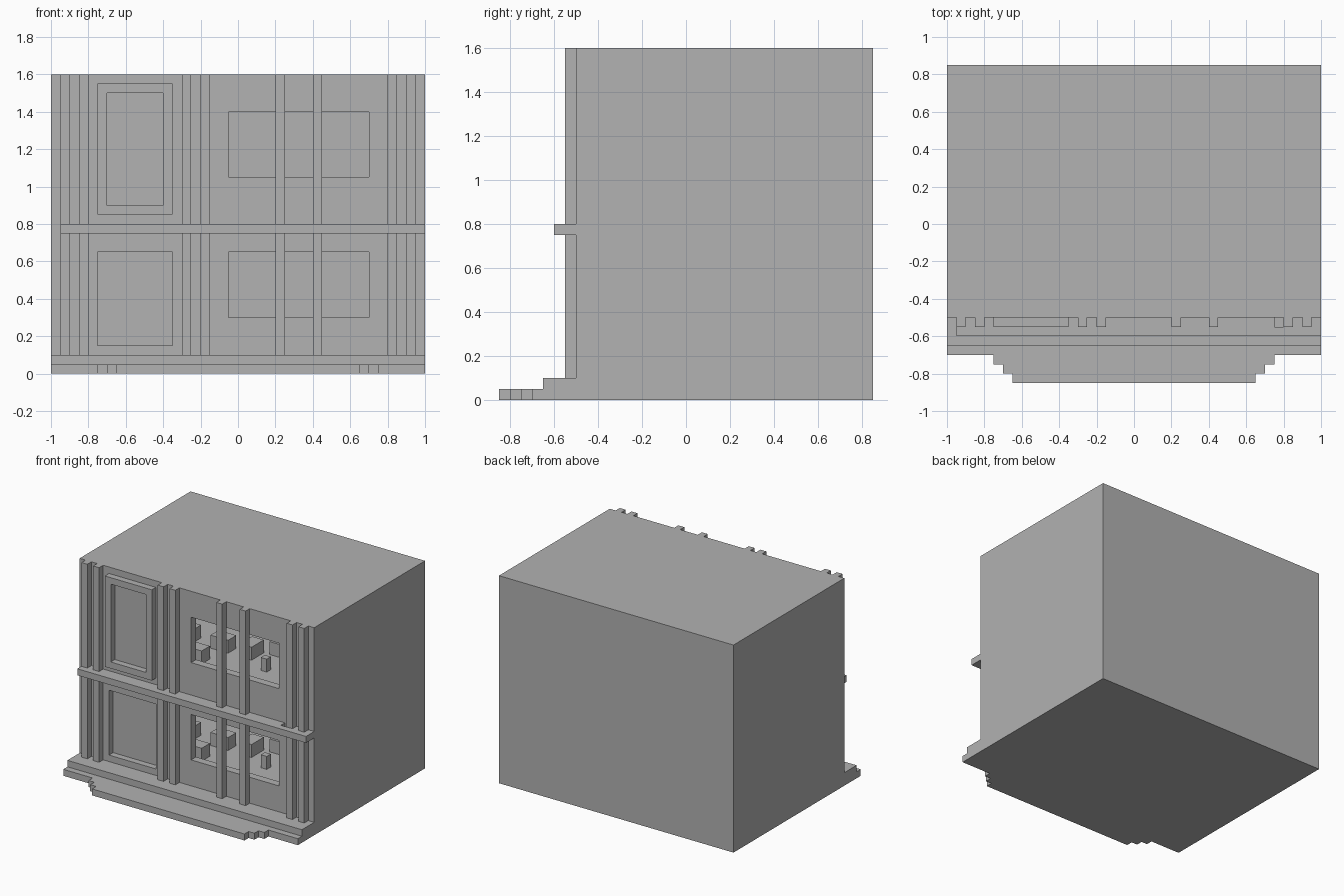
import bpy

cube = bpy.data.objects.get("Cube")
if cube:
    bpy.data.objects.remove(cube, do_unlink=True)

grey = bpy.data.materials.new("stone_grey")
grey.use_nodes = True
grey.diffuse_color = (0.445, 0.445, 0.445, 1)
grey.node_tree.nodes["Principled BSDF"].inputs["Base Color"].default_value = grey.diffuse_color


def box(name, x, y, z):
    """Box spanning the given (low, high) range on each axis."""
    verts = [(a, b, c) for a in x for b in y for c in z]
    faces = [(0, 1, 3, 2), (4, 6, 7, 5), (0, 4, 5, 1),
             (2, 3, 7, 6), (0, 2, 6, 4), (1, 5, 7, 3)]
    mesh = bpy.data.meshes.new(name)
    mesh.from_pydata(verts, [], faces)
    mesh.materials.append(grey)
    obj = bpy.data.objects.new(name, mesh)
    bpy.context.collection.objects.link(obj)
    return obj


def cut(target, x, y, z):
    """Subtract a box and bake the result."""
    cutter = box("cutter", x, y, z)
    cutter.hide_render = True
    mod = target.modifiers.new("cut", 'BOOLEAN')
    mod.operation = 'DIFFERENCE'
    mod.solver = 'EXACT'
    mod.object = cutter
    graph = bpy.context.evaluated_depsgraph_get()
    mesh = bpy.data.meshes.new_from_object(target.evaluated_get(graph))
    target.modifiers.clear()
    target.data = mesh
    bpy.data.objects.remove(cutter, do_unlink=True)


FRONT = -0.5
RELIEF = (-0.55, FRONT)
DOOR_X = (-0.75, -0.35)

# Main block with a recessed door
body = box("building_body", (-1, 1), (FRONT, 0.85), (0, 1.6))
cut(body, DOOR_X, (-0.6, -0.45), (0.15, 0.65))

# Two storeys: window opening, room behind it, low furniture under the sill
furniture = [(-0.3, -0.1, -0.3, -0.2), (-0.2, -0.05, -0.05, 0.05),
             (0.05, 0.15, -0.05, 0.1), (0.3, 0.35, -0.15, -0.1),
             (-0.45, -0.35, -0.1, 0.05), (0.2, 0.4, 0.1, 0.2)]
for storey, sill in (("lower", 0.3), ("upper", 1.05)):
    floor = sill - 0.1
    cut(body, (-0.7, 0.9), (-0.44, 0.3), (floor, sill + 0.4))
    cut(body, (-0.05, 0.7), (-0.6, -0.4), (sill, sill + 0.35))
    for i, (x0, x1, y0, y1) in enumerate(furniture):
        box(f"{storey}_furniture_{i + 1}", (x0, x1), (y0, y1), (floor, sill))

# Vertical pilasters
for i, x in enumerate((-0.95, -0.85, -0.3, -0.2, 0.2, 0.4, 0.8, 0.9)):
    box(f"pilaster_{i + 1}", (x, x + 0.05), RELIEF, (0.1, 1.6))

# Raised panel frame on the upper storey
for side, x in (("right", -0.75), ("left", -0.4)):
    box(f"panel_frame_{side}", (x, x + 0.05), RELIEF, (0.85, 1.55))
for side, z in (("bottom", 0.85), ("top", 1.5)):
    box(f"panel_frame_{side}", (-0.7, -0.4), RELIEF, (z, z + 0.05))

# Horizontal rail with its backing between the pilasters
RAIL_Z = (0.75, 0.8)
box("rail", (-0.95, 1), (-0.6, -0.55), RAIL_Z)
for i, x in enumerate(((-0.9, -0.85), (-0.8, -0.3), (-0.25, -0.2), (-0.15, 0.2),
                       (0.25, 0.4), (0.45, 0.75), (0.85, 0.9), (0.95, 1))):
    box(f"rail_backing_{i + 1}", x, RELIEF, RAIL_Z)

# Plinth and stepped doorstep
box("plinth", (-1, 1), (-0.65, FRONT), (0, 0.1))
box("plinth_step", (-1, 1), (-0.7, -0.65), (0, 0.05))
for i in range(3):
    half, y = 0.75 - 0.05 * i, -0.7 - 0.05 * i
    box(f"doorstep_{i + 1}", (-half, half), (y - 0.05, y), (0, 0.05))
